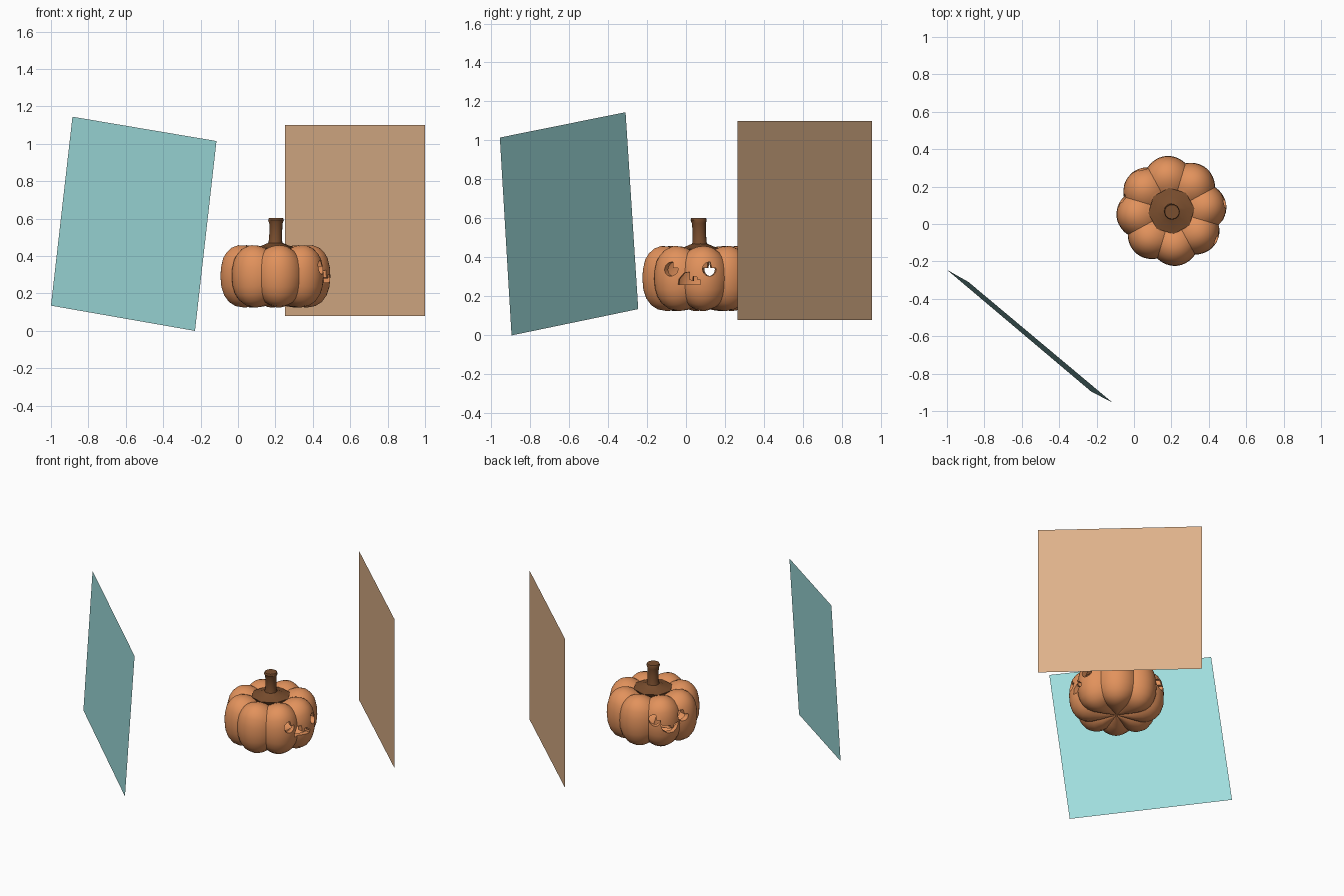
import bpy, bmesh, math
from mathutils import Vector

if "Cube" in bpy.data.objects:
    bpy.data.objects.remove(bpy.data.objects["Cube"])

CX, CY = 0.2, 0.07           # pumpkin axis
PHASE = math.radians(6)      # direction of the first lobe


def material(name, rgb):
    m = bpy.data.materials.new(name)
    lin = [((c / 255 + 0.055) / 1.055) ** 2.4 for c in rgb]
    m.diffuse_color = (*lin, 1)
    m.use_nodes = True
    m.node_tree.nodes["Principled BSDF"].inputs["Base Color"].default_value = m.diffuse_color
    return m


ORANGE = material("pumpkin orange", (226, 146, 92))
BROWN = material("stem brown", (122, 78, 46))
TEAL = material("pale teal", (160, 222, 222))
TAN = material("tan", (222, 178, 138))


def finish(name, bm, mat):
    me = bpy.data.meshes.new(name)
    bm.to_mesh(me)
    bm.free()
    ob = bpy.data.objects.new(name, me)
    bpy.context.collection.objects.link(ob)
    if mat:
        me.materials.append(mat)
    return ob


def smooth(ob, angle):
    bpy.ops.object.select_all(action='DESELECT')
    ob.select_set(True)
    bpy.context.view_layer.objects.active = ob
    bpy.ops.object.shade_smooth_by_angle(angle=math.radians(angle))


def skin(bm, rings, flip=False):
    """Closed skin over a list of rings of points, capped at both ends."""
    loops = [[bm.verts.new(p) for p in r] for r in rings]
    n = len(loops[0])
    faces = []
    for a, b in zip(loops, loops[1:]):
        for i in range(n):
            j = (i + 1) % n
            faces.append(bm.faces.new((a[i], a[j], b[j], b[i])))
    faces.append(bm.faces.new(loops[0][::-1]))
    faces.append(bm.faces.new(loops[-1]))
    if flip:
        bmesh.ops.reverse_faces(bm, faces=faces)


# flat standing panels
def panel(name, corners, mat):
    bm = bmesh.new()
    bm.faces.new([bm.verts.new(c) for c in corners])
    return finish(name, bm, mat)


panel("teal_panel", [(-1.0, -0.245, 0.135), (-0.23, -0.895, 0.0),
                     (-0.115, -0.955, 1.015), (-0.885, -0.31, 1.145)], TEAL)
panel("tan_panel", [(0.25, 0.955, 0.08), (1.0, 0.265, 0.08),
                    (1.0, 0.265, 1.1), (0.25, 0.955, 1.1)], TAN)

# hollow lobed pumpkin shell
PROFILE = [(0.01, 0.155), (0.05, 0.145), (0.11, 0.13), (0.17, 0.125), (0.215, 0.133),
           (0.25, 0.155), (0.275, 0.19), (0.29, 0.235), (0.295, 0.29), (0.292, 0.34),
           (0.28, 0.39), (0.262, 0.42), (0.235, 0.445), (0.2, 0.458), (0.165, 0.457),
           (0.135, 0.448), (0.1, 0.43), (0.05, 0.42), (0.01, 0.418)]


def lobed_rings(scale):
    rings = []
    for r, z in PROFILE:
        ring = []
        for i in range(96):
            a = 2 * math.pi * i / 96 + PHASE
            dip = 1 - abs(math.cos(4 * (a - PHASE))) ** 0.9
            rr = r * scale * (1 - 0.1 * dip)
            dz = (z - 0.29) * scale
            dz *= 1 - 0.13 * dip * min(1, r / 0.1)
            ring.append((CX + rr * math.cos(a), CY + rr * math.sin(a), 0.29 + dz))
        rings.append(ring)
    return rings


bm = bmesh.new()
skin(bm, lobed_rings(1.0))
skin(bm, lobed_rings(0.88), flip=True)
pumpkin = finish("pumpkin_shell", bm, ORANGE)

# carved face outlines (sideways, height)
EYE = [(0.036 * math.cos(t), 0.34 + 0.036 * math.sin(t))
       for t in [math.radians(80 + 290 * i / 20) for i in range(21)]] + [(0.012, 0.345)]
GRUMPY = [(-.06, .26), (.06, .26), (.06, .285), (.045, .285), (.04, .302), (.02, .302),
          (.02, .28), (0, .285), (0, .325), (-.03, .32), (-.055, .29)]
SMILE = [(-.065, .315), (-.05, .275), (-.02, .255), (.02, .255), (.05, .275), (.065, .315),
         (.025, .305), (.025, .285), (0, .285), (0, .305)]


def carve(outline, azimuth, shift=0.0):
    a = math.radians(azimuth)
    out = Vector((math.cos(a), math.sin(a), 0))
    side = Vector((-math.sin(a), math.cos(a), 0))
    bm = bmesh.new()
    rings = [[Vector((CX, CY, z)) + side * (u + shift) + out * d for u, z in outline]
             for d in (0.17, 0.4)]
    skin(bm, rings)
    bmesh.ops.recalc_face_normals(bm, faces=bm.faces)
    cutter = finish("face_cutter", bm, ORANGE)
    cutter.hide_render = True
    mod = pumpkin.modifiers.new("carve", 'BOOLEAN')
    mod.operation, mod.solver, mod.object = 'DIFFERENCE', 'EXACT', cutter
    bpy.context.view_layer.objects.active = pumpkin
    bpy.ops.object.modifier_apply(modifier=mod.name)
    bpy.data.objects.remove(cutter)


for direction, mouth in ((-11, GRUMPY), (147, SMILE)):
    carve(EYE, direction - 20)
    carve(EYE, direction + 21)
    carve(mouth, direction)
smooth(pumpkin, 40)


# stem with a flared eight-sided foot
def circle(r, z, n, dx=0.0, dy=0.0):
    return [(CX + dx + r * math.cos(2 * math.pi * i / n + PHASE),
             CY + dy + r * math.sin(2 * math.pi * i / n + PHASE), z) for i in range(n)]


bm = bmesh.new()
skin(bm, [circle(0.11, 0.42, 8), circle(0.124, 0.443, 8),
          circle(0.08, 0.453, 8), circle(0.035, 0.472, 8)])
smooth(finish("stem_foot", bm, BROWN), 20)

bm = bmesh.new()
skin(bm, [circle(0.045, 0.45, 16), circle(0.036, 0.48, 16), circle(0.034, 0.53, 16, 0.002, -0.002),
          circle(0.036, 0.575, 16, 0.003, -0.004), circle(0.042, 0.592, 16, 0.003, -0.005),
          circle(0.038, 0.603, 16, 0.003, -0.005)])
smooth(finish("stem", bm, BROWN), 40)
